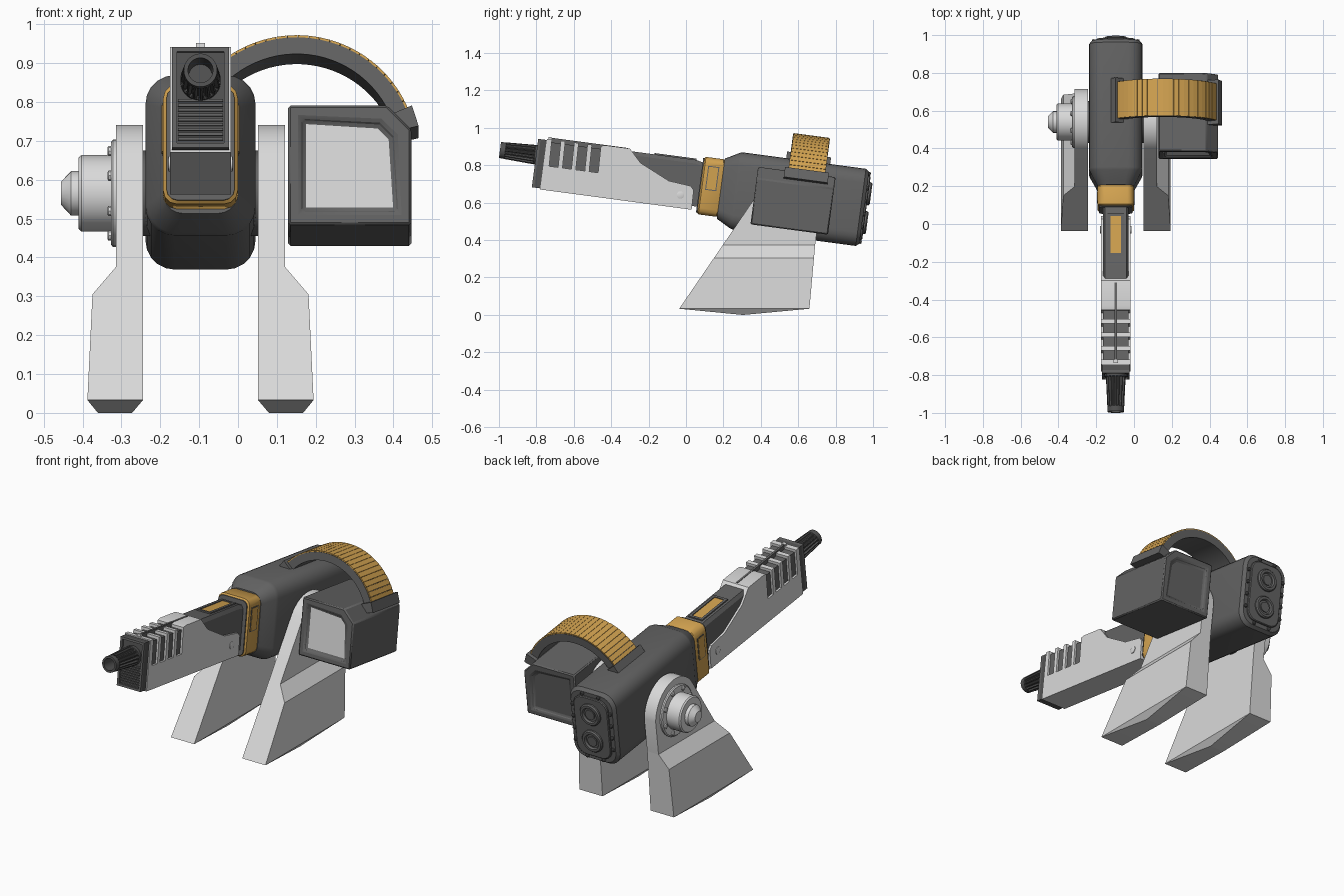
import bpy, bmesh, math
from mathutils import Matrix

if "Cube" in bpy.data.objects:
    bpy.data.objects.remove(bpy.data.objects["Cube"])

CX = -0.0965                      # gun centre plane
PY, PZ = 0.54, 0.565              # pivot of the tilted gun
TILT = Matrix.Translation((0, PY, PZ)) @ Matrix.Rotation(math.radians(-7.6), 4, 'X')


def material(name, r, g, b):
    m = bpy.data.materials.new(name)
    m.diffuse_color = (r, g, b, 1)
    m.use_nodes = True
    m.node_tree.nodes["Principled BSDF"].inputs["Base Color"].default_value = m.diffuse_color
    return m


DARK = material("dark_grey", .125, .125, .125)
CHAR = material("charcoal", .085, .085, .085)
LIGHT = material("light_grey", .70, .70, .70)
ORANGE = material("amber", .64, .36, .08)


def loft(name, rings, mat, tilt=True, bevel=0):
    """Skin equal-length rings of points and cap both ends."""
    bm = bmesh.new()
    vs = [[bm.verts.new(p) for p in r] for r in rings]
    n = len(rings[0])
    for a, b in zip(vs, vs[1:]):
        for i in range(n):
            bm.faces.new((a[i], a[(i + 1) % n], b[(i + 1) % n], b[i]))
    bm.faces.new(vs[0])
    bm.faces.new(vs[-1])
    bmesh.ops.recalc_face_normals(bm, faces=bm.faces[:])
    me = bpy.data.meshes.new(name)
    bm.to_mesh(me)
    bm.free()
    me.materials.append(mat)
    ob = bpy.data.objects.new(name, me)
    bpy.context.collection.objects.link(ob)
    if tilt:
        ob.matrix_world = TILT
    if bevel:
        m = ob.modifiers.new("bevel", 'BEVEL')
        m.width, m.segments, m.limit_method = bevel, 1, 'ANGLE'
        m.angle_limit = math.radians(40)
    return ob


def box(name, x0, x1, u0, u1, v0, v1, mat, bevel=0):
    return loft(name, [[(x0, u, v0), (x1, u, v0), (x1, u, v1), (x0, u, v1)] for u in (u0, u1)],
                mat, True, bevel)


def rounded(hw, hh, r, u, vc, seg=5):
    pts = []
    for k, (sx, sv) in enumerate(((1, 1), (-1, 1), (-1, -1), (1, -1))):
        for j in range(seg + 1):
            a = math.pi / 2 * (k + j / seg)
            pts.append((CX + sx * (hw - r) + r * math.cos(a), u, vc + sv * (hh - r) + r * math.sin(a)))
    return pts


def turned(name, prof, x, v, mat, n=24, flute=None):
    """Lathe (radius, u) profile along the gun axis; optional flutes."""
    rings = []
    for r, u, *f in prof:
        ring = []
        for i in range(n):
            a = 2 * math.pi * i / n
            k = r * (.82 if f and i % 4 > 1 else 1)
            ring.append((x + k * math.cos(a), u, v + k * math.sin(a)))
        rings.append(ring)
    return loft(name, rings, mat)


def turned_x(name, prof, y, z, mat, n=24):
    """Lathe (radius, x) profile along the x axis, in world space."""
    return loft(name, [[(x, y + r * math.cos(2 * math.pi * i / n), z + r * math.sin(2 * math.pi * i / n))
                        for i in range(n)] for r, x in prof], mat, False)


# Main body with tapered front
VC = .062
loft("body", [rounded(.1415 - d, .208 - d, .075 - d * .5, u, VC) for u, d in
              ((-.365, .045), (-.345, .035), (-.29, .005), (-.275, 0), (.39, 0), (.408, .014))], DARK)
loft("back_plate", [rounded(.105 - d, .172 - d, .055, u, VC) for u, d in ((.40, 0), (.416, 0), (.42, .004))], DARK)
for s in (-1, 1):
    turned("back_port", [(.062, .41), (.062, .428), (.056, .435), (.043, .435), (.038, .424), (.028, .424), (.028, .43)],
           CX, VC + s * .078, DARK)
bolts = [(sx * .116, k * .07) for sx in (-1, 1) for k in (-1.5, -.5, .5, 1.5)]
bolts += [(sx * .05, sv * .183) for sx in (-1, 1) for sv in (-1, 1)]
for bx, bv in bolts:
    turned("back_bolt", [(.010, .40), (.010, .416), (.006, .419)], CX + bx, VC + bv, CHAR, 8)

# Amber collar between body and barrel
loft("collar", [rounded(.096 - d, .155 - d, .035, u, .065, 3) for u, d in
                ((-.474, .008), (-.466, 0), (-.37, 0), (-.355, .008))], ORANGE)
loft("collar_front", [rounded(.088, .147, .03, u, .065, 3) for u in (-.480, -.470)], DARK)
for s in (-1, 1):
    x = CX + s * .096
    box("collar_recess", x - .002, x + .002, -.448, -.388, .045, .175, DARK)
    box("collar_panel", x - .004, x + .004, -.443, -.393, .05, .17, ORANGE)

# Receiver with amber top strip
loft("receiver", [[(CX + s * w, u, v) for s, w, v in
                   ((-1, .068, -.05), (1, .068, -.05), (1, .068, t - .02), (1, .056, t), (-1, .056, t), (-1, .068, t - .02))]
                  for u, t in ((-.90, .197), (-.515, .197), (-.46, .183))], DARK)
for s in (-1, 1):
    box("strip_frame", CX + s * .036 - .007, CX + s * .036 + .007, -.735, -.52, .19, .204, DARK)
    box("strip_frame_end", CX - .043, CX + .043, -.628 + s * .107 - .007, -.628 + s * .107 + .007, .19, .204, DARK)
box("amber_strip", CX - .028, CX + .028, -.728, -.528, .194, .2, ORANGE)

# Light barrel shroud with four cut slots over a dark core
prof = [(-1.322, -.07), (-1.322, .203)]
for i in range(4):
    a = -1.295 + .072 * i
    prof += [(a, .203), (a + .004, .06), (a + .052, .06), (a + .048, .203)]
prof += [(-1.010, .210), (-.875, .210), (-.809, .142), (-.647, .067), (-.526, .055), (-.508, .035), (-.505, -.07)]
loft("barrel_shroud", [[(CX + s * .079, u, v) for u, v in prof] for s in (-1, 1)], LIGHT)
box("barrel_core", CX - .068, CX + .068, -1.32, -.99, -.05, .188, DARK)
box("shroud_top_groove", CX - .006, CX + .006, -1.30, -.885, .185, .212, DARK)
box("front_sight", CX - .011, CX + .011, -1.315, -1.297, .195, .215, LIGHT)
for s in (-1, 1):
    ob = turned_x("shroud_pin", [(.02, CX + s * .07), (.02, CX + s * .082), (.014, CX + s * .084)], -.575, 0, LIGHT, 16)
    ob.matrix_world = TILT

# Front cap with louvres
box("front_cap", CX - .073, CX + .073, -1.355, -1.32, -.064, .197, CHAR)
for s in (-1, 1):
    box("cap_frame_side", CX + s * .067 - .006, CX + s * .067 + .006, -1.368, -1.35, -.064, .197, DARK)
for v in (-.064, .185):
    box("cap_frame_bar", CX - .073, CX + .073, -1.368, -1.35, v, v + .012, DARK)
for i in range(9):
    v = -.044 + i * .0125
    box("louvre", CX - .058, CX + .058, -1.364, -1.35, v, v + .007, DARK)

# Fluted muzzle with open bore
turned("muzzle", [(.052, -1.34), (.052, -1.375), (.052, -1.38, 1), (.045, -1.53, 1), (.044, -1.535),
                  (.043, -1.563), (.032, -1.563), (.03, -1.45)], CX, .111, CHAR, 64)

# Ammunition box, chamfered at the top outer corner, framed front and back
sec = [(.129, -.106), (.446, -.106), (.446, .142), (.384, .204), (.129, .204)]
ammo = loft("ammo_box", [[(x, u, v) for x, v in sec] for u in (-.183, .235)], DARK, True, .006)
ammo.data.materials.append(LIGHT)
bm = bmesh.new()
bm.from_mesh(ammo.data)
for f in [f for f in bm.faces if abs(f.normal.y) > .9]:
    front = f.normal.y < 0
    bmesh.ops.inset_individual(bm, faces=[f], thickness=.044)
    bmesh.ops.inset_individual(bm, faces=[f], thickness=.013, depth=-.014)
    if front:
        f.material_index = 1
bm.to_mesh(ammo.data)
bm.free()


# Feed belt: dark curved chute carrying amber links
def arc(name, a0, a1, r0, r1, u0, u1, mat, n):
    rings = []
    for i in range(n + 1):
        a = math.radians(a0 + (a1 - a0) * i / n)
        c, s = math.cos(a), math.sin(a)
        rings.append([(.151 + r * c, u, .097 + r * s) for r, u in ((r0, u0), (r1, u0), (r1, u1), (r0, u1))])
    return loft(name, rings, mat)


arc("feed_chute", 16, 150, .262, .305, -.021, .178, DARK, 30)
for i in range(24):
    a = 22 + i * 5.2
    arc("feed_link", a, a + 4.9, .300, .311, -.019, .176, ORANGE, 1)
arc("chute_clamp_box", 13, 23, .245, .322, -.04, .197, DARK, 1)
arc("chute_clamp_body", 140, 152, .235, .325, -.04, .197, DARK, 1)

# Two stands, mirrored about the gun plane
for side, s in (("left", -1), ("right", 1)):
    def front(z): return -.035 + (z - .035) * .685
    def back(z): return .66 + (z - .035) * .09
    plate = [(front(.375), .375)]
    for i in range(19):
        a = math.radians(144.7 * (1 - i / 18))
        plate.append((PY + .176 * math.cos(a), PZ + .176 * math.sin(a)))
    plate.append((back(.375), .375))
    loft(side + "_stand_arm", [[(CX + s * d, y, z) for y, z in plate] for d in (.148, .218)], LIGHT, False)
    foot = [(.148, .218, front(.375), back(.375), .375), (.148, .278, front(.305), back(.305), .305),
            (.148, .291, front(.033), back(.033), .033), (.176, .264, .302, .308, 0)]
    loft(side + "_stand_foot", [[(CX + s * d0, y0, z), (CX + s * d1, y0, z), (CX + s * d1, y1, z), (CX + s * d0, y1, z)]
                                for d0, d1, y0, y1, z in foot], LIGHT, False)
    turned_x(side + "_axle", [(.11, CX + s * .13), (.11, CX + s * .15)], PY, PZ, DARK)

# Pivot hub on the left stand
turned_x("hub_flange", [(.138, -.31), (.138, -.322), (.132, -.327)], PY, PZ, LIGHT, 32)
turned_x("hub_boss", [(.098, -.31), (.098, -.403), (.092, -.41), (.06, -.41)], PY, PZ, LIGHT, 32)
turned_x("hub_cap", [(.057, -.40), (.057, -.43), (.03, -.455)], PY, PZ, LIGHT, 24)
for i in range(8):
    a = math.pi / 4 * (i + .5)
    turned_x("hub_bolt", [(.013, -.32), (.013, -.333), (.009, -.336)],
             PY + .118 * math.cos(a), PZ + .118 * math.sin(a), LIGHT, 8)

# Smooth curved surfaces, keep hard edges
bpy.ops.object.select_all(action='SELECT')
bpy.context.view_layer.objects.active = ammo
bpy.ops.object.shade_smooth_by_angle(angle=math.radians(30))
